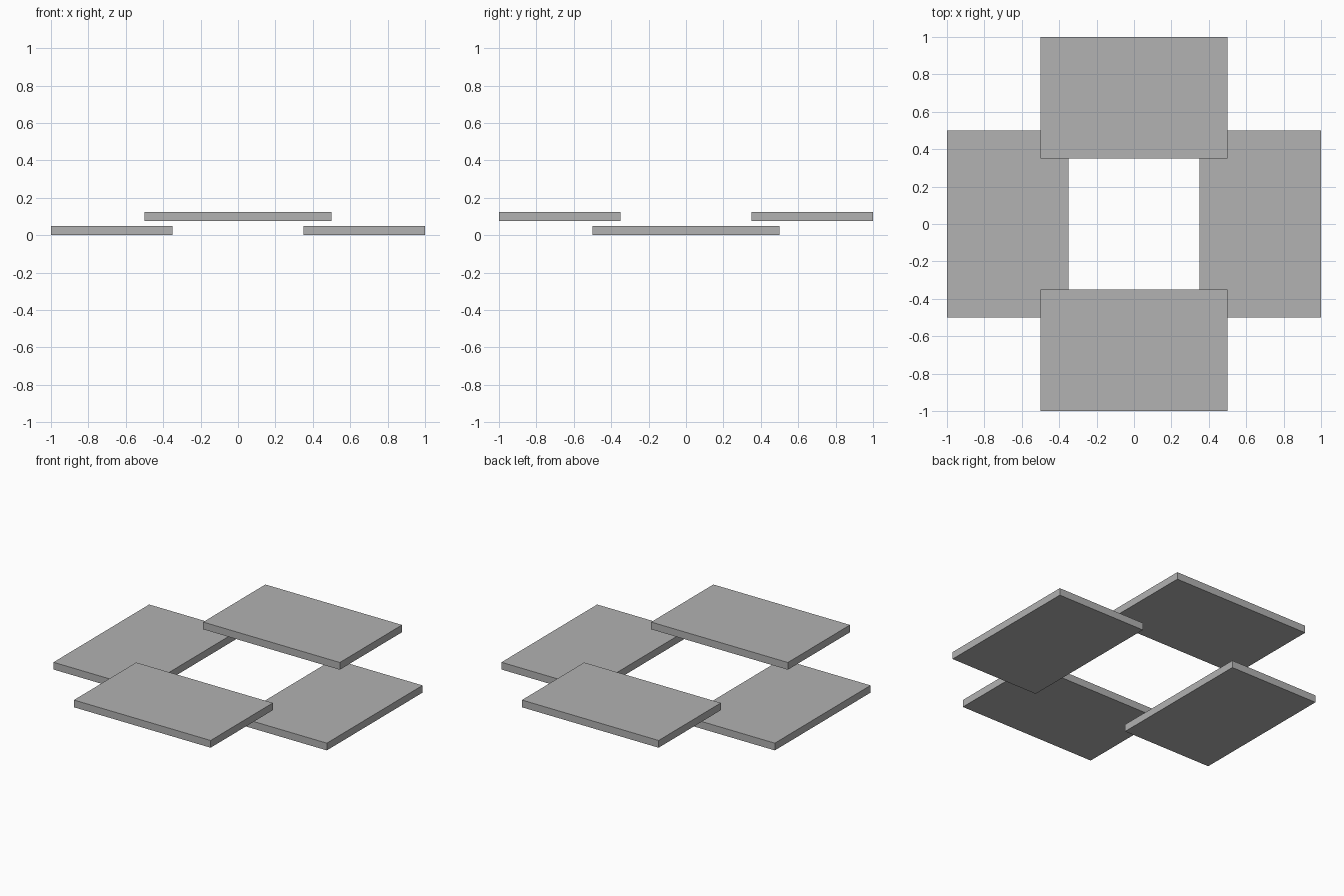
import bpy
from mathutils import Matrix, Vector

default = bpy.data.objects.get("Cube")
if default:
    bpy.data.objects.remove(default, do_unlink=True)

# Single grey material
GREY = (0.445, 0.445, 0.445, 1)
grey = bpy.data.materials.new("grey")
grey.use_nodes = True
grey.diffuse_color = GREY
grey.node_tree.nodes["Principled BSDF"].inputs["Base Color"].default_value = GREY

LONG, SHORT, THICK = 1.0, 0.65, 0.048
OFFSET = 1 - SHORT / 2


def slab(name, size, centre):
    """Flat box with its size baked into the mesh."""
    bpy.ops.mesh.primitive_cube_add(size=1, location=centre)
    obj = bpy.context.object
    obj.name = name
    obj.data.transform(Matrix.Diagonal(Vector((*size, 1))))
    obj.data.materials.append(grey)


# Lower pair at the sides, upper pair at front and back
for side, sign in (("left", 1), ("right", -1)):
    slab(side + "_lower_slab", (SHORT, LONG, THICK), (sign * OFFSET, 0, THICK / 2))
for side, sign in (("back", 1), ("front", -1)):
    slab(side + "_upper_slab", (LONG, SHORT, THICK), (0, sign * OFFSET, 0.075 + THICK / 2))
